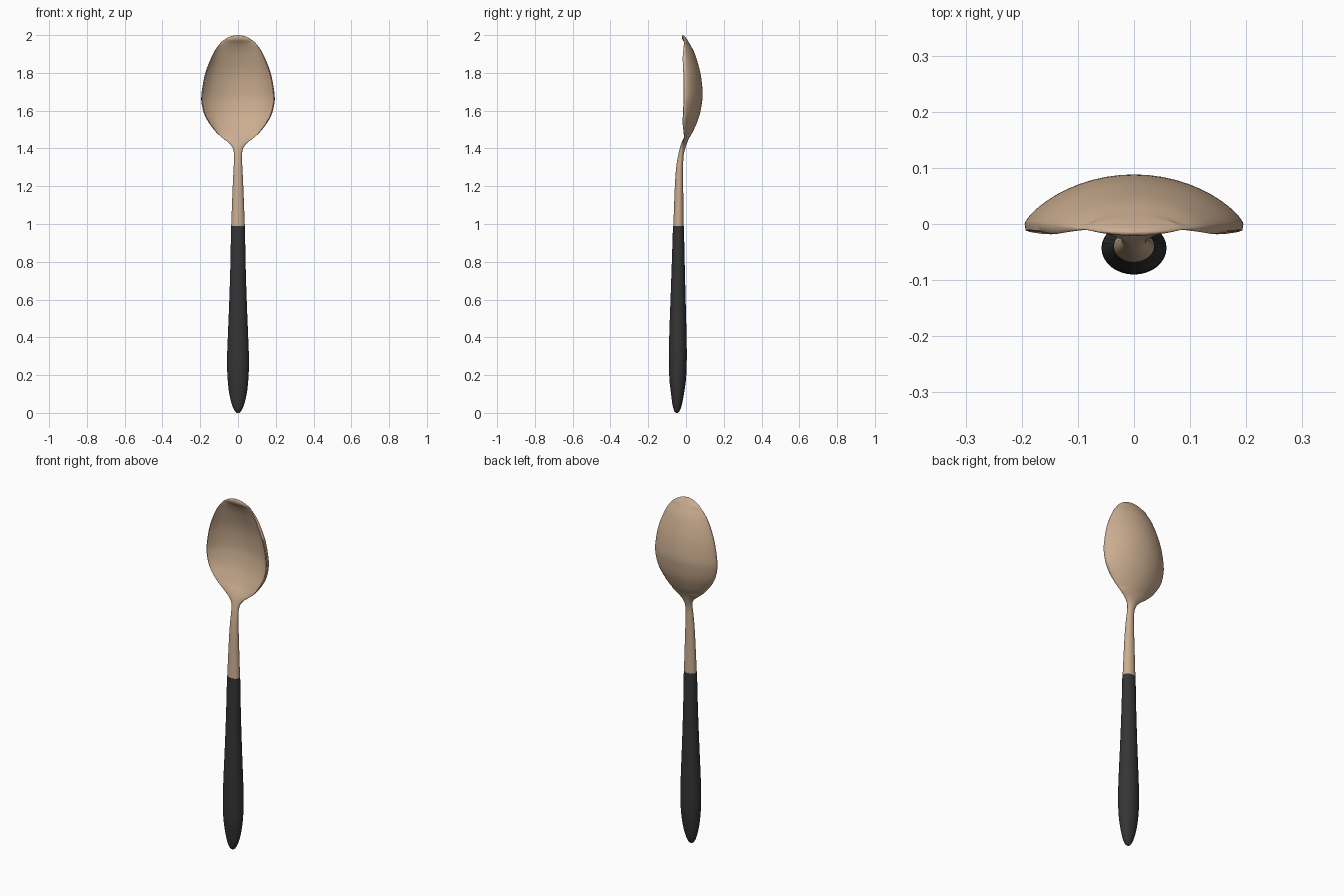
import bpy, bmesh, math

cube = bpy.data.objects.get("Cube")
if cube:
    bpy.data.objects.remove(cube)


def material(name, colour):
    m = bpy.data.materials.new(name)
    m.use_nodes = True
    m.diffuse_color = colour
    bsdf = m.node_tree.nodes["Principled BSDF"]
    bsdf.inputs["Base Color"].default_value = colour
    bsdf.inputs["Roughness"].default_value = 0.6
    return m


def smooth_rows(rows, steps=4):
    """Catmull-Rom interpolation between the stations of a loft."""
    out = []
    for i in range(len(rows) - 1):
        a, b, c, d = (rows[max(0, min(len(rows) - 1, i + k))] for k in (-1, 0, 1, 2))
        for s in range(steps):
            t = s / steps
            out.append([q + 0.5 * t * (r - p + t * (2*p - 5*q + 4*r - e + t * (3*(q - r) + e - p)))
                        for p, q, r, e in zip(a, b, c, d)])
    return out + [list(rows[-1])]


def section(z, width, edge, front, back, sides):
    """Closed outline: convex back; front bulges out or is hollow with a lip."""
    hollow = max(0, front - edge)
    lip = min(0.018, 0.5 * hollow)
    points = []
    for k in range(sides):
        a = 2 * math.pi * k / sides
        s = abs(math.sin(a))
        if math.sin(a) >= 0:
            y = edge + (back - edge) * s ** (1.5 if hollow else 1)
        elif hollow:
            q = s / 0.25
            y = edge + hollow * s * s - lip * (q * math.exp(1 - q)) ** 2
        else:
            y = edge + (front - edge) * s
        points.append((width * math.cos(a), y, z))
    return points


def loft(name, rows, sides, mat):
    bm = bmesh.new()
    rings = [[bm.verts.new(p) for p in section(*r, sides)] for r in smooth_rows(rows)]
    for lo, hi in zip(rings, rings[1:]):
        for k in range(sides):
            n = (k + 1) % sides
            bm.faces.new((lo[k], lo[n], hi[n], hi[k]))
    bm.faces.new(rings[0][::-1])
    bm.faces.new(rings[-1])
    bmesh.ops.recalc_face_normals(bm, faces=bm.faces)
    mesh = bpy.data.meshes.new(name)
    bm.to_mesh(mesh)
    bm.free()
    mesh.materials.append(mat)
    ob = bpy.data.objects.new(name, mesh)
    bpy.context.collection.objects.link(ob)
    bpy.ops.object.select_all(action="DESELECT")
    ob.select_set(True)
    bpy.context.view_layer.objects.active = ob
    bpy.ops.object.shade_smooth_by_angle(angle=math.radians(50))
    return ob


wood = material("pale wood", (0.60, 0.42, 0.28, 1))
black = material("dark grip", (0.035, 0.035, 0.035, 1))

# Stem and bowl: height, half width, rim y, front centre y, back centre y
bowl_rows = [
    (0.99, 0.036, -0.04, -0.067, -0.012),
    (1.2, 0.028, -0.037, -0.059, -0.015),
    (1.3, 0.023, -0.034, -0.052, -0.015),
    (1.36, 0.021, -0.028, -0.042, -0.013),
    (1.40, 0.027, -0.02, -0.033, -0.004),
    (1.43, 0.05, -0.014, -0.024, 0.006),
    (1.46, 0.088, -0.01, -0.01, 0.02),
    (1.5, 0.128, -0.006, 0.014, 0.042),
    (1.57, 0.174, -0.002, 0.044, 0.070),
    (1.64, 0.193, 0.0, 0.060, 0.084),
    (1.7, 0.192, 0.001, 0.064, 0.088),
    (1.8, 0.173, 0.0, 0.054, 0.076),
    (1.9, 0.133, -0.004, 0.024, 0.047),
    (1.95, 0.1, -0.008, 0.0, 0.022),
    (1.975, 0.073, -0.012, -0.018, 0.007),
    (1.993, 0.04, -0.014, -0.021, -0.006),
    (2.0, 0.005, -0.015, -0.017, -0.013),
]
loft("spoon_bowl_and_stem", bowl_rows, 48, wood)

# Grip: height, half width, centre y, half depth
grip = [
    (0.0, 0.006, -0.048, 0.005),
    (0.01, 0.017, -0.048, 0.014),
    (0.04, 0.031, -0.047, 0.024),
    (0.1, 0.046, -0.045, 0.034),
    (0.18, 0.055, -0.044, 0.044),
    (0.28, 0.058, -0.043, 0.047),
    (0.4, 0.054, -0.043, 0.046),
    (0.6, 0.046, -0.042, 0.040),
    (0.8, 0.040, -0.041, 0.034),
    (0.99, 0.037, -0.040, 0.029),
]
loft("handle_grip", [(z, w, y, y - d, y + d) for z, w, y, d in grip], 32, black)
